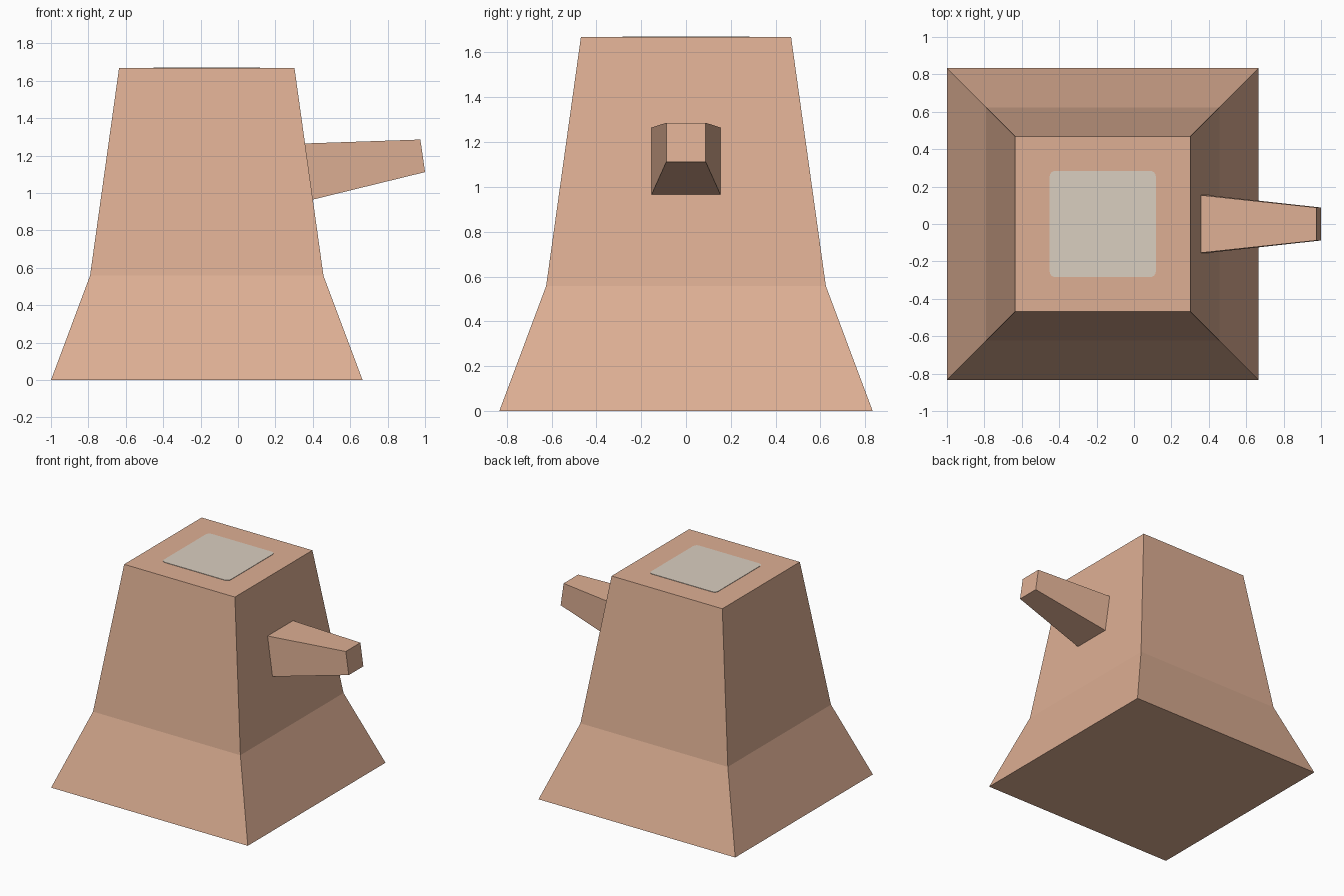
import bpy, bmesh, math

if "Cube" in bpy.data.objects:
    bpy.data.objects.remove(bpy.data.objects["Cube"])


def material(name, rgb):
    m = bpy.data.materials.new(name)
    m.diffuse_color = (*rgb, 1)
    m.use_nodes = True
    m.node_tree.nodes["Principled BSDF"].inputs["Base Color"].default_value = m.diffuse_color
    return m


bark = material("tan bark", (0.73, 0.43, 0.295))
pale = material("pale grey wood", (0.70, 0.62, 0.53))


def loft(name, rings, mat):
    """Closed solid through rings of equal point count."""
    bm = bmesh.new()
    vs = [[bm.verts.new(p) for p in ring] for ring in rings]
    n = len(vs[0])
    for a, b in zip(vs, vs[1:]):
        for i in range(n):
            j = (i + 1) % n
            bm.faces.new((a[i], a[j], b[j], b[i]))
    bm.faces.new(vs[0][::-1])
    bm.faces.new(vs[-1])
    bmesh.ops.recalc_face_normals(bm, faces=bm.faces)
    me = bpy.data.meshes.new(name)
    bm.to_mesh(me)
    bm.free()
    me.materials.append(mat)
    ob = bpy.data.objects.new(name, me)
    bpy.context.collection.objects.link(ob)
    return ob


CX = -0.167
TOP = 1.668


def square(h, z):
    return [(CX + sx * h, sy * h, z) for sx, sy in ((-1, -1), (1, -1), (1, 1), (-1, 1))]


# Trunk: flared square stump
loft("stump", [square(0.833, 0), square(0.624, 0.558), square(0.469, TOP)], bark)


# Branch: tapered, starting flush on the sloping right side
def slanted(x_low, z_low, x_high, z_high, w):
    return [(x_low, -w, z_low), (x_low, w, z_low), (x_high, w, z_high), (x_high, -w, z_high)]


loft("branch", [slanted(0.40, 0.965, 0.358, 1.265, 0.154),
                slanted(1.0, 1.112, 0.975, 1.286, 0.088)], bark)


# Cut face: thin rounded square plate on top
def rounded(h, r, z, steps=4):
    pts = []
    for q, (sx, sy) in enumerate(((1, 1), (-1, 1), (-1, -1), (1, -1))):
        for k in range(steps + 1):
            a = math.pi / 2 * (q + k / steps)
            pts.append((CX + sx * (h - r) + r * math.cos(a), sy * (h - r) + r * math.sin(a), z))
    return pts


loft("cut_face", [rounded(0.284, 0.03, TOP - 0.002), rounded(0.284, 0.03, TOP + 0.003)], pale)
